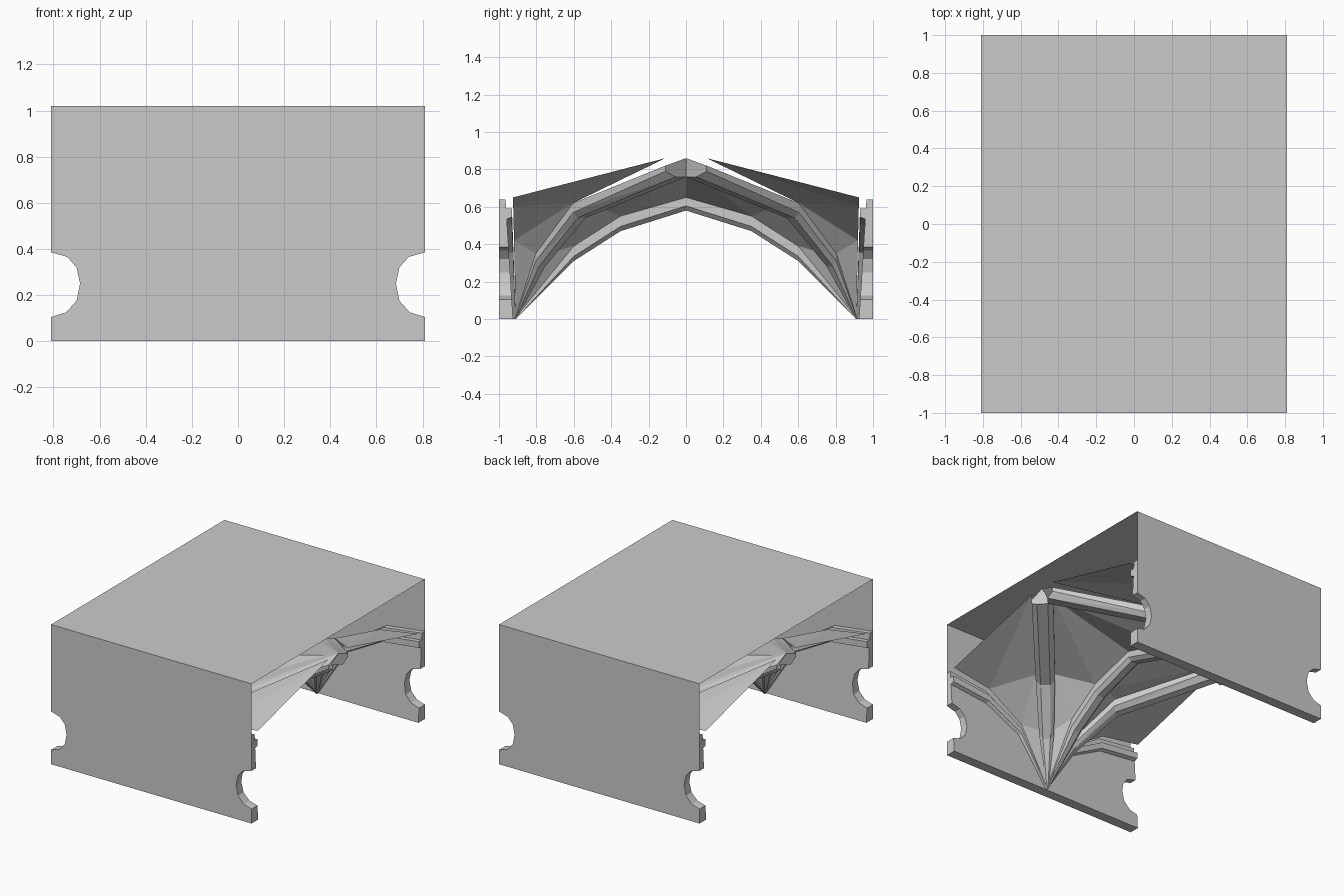
import bpy, bmesh
from mathutils import Vector

if "Cube" in bpy.data.objects:
    bpy.data.objects.remove(bpy.data.objects["Cube"])

HX, HY, TOP = 0.81, 1.0, 1.02


def make(name, faces, mirror=(True, True)):
    """Object from a list of point loops, mirrored over x and/or y."""
    bm = bmesh.new()
    for loop in faces:
        bm.faces.new([bm.verts.new(p) for p in loop])
    bmesh.ops.remove_doubles(bm, verts=bm.verts, dist=0.0005)
    bmesh.ops.recalc_face_normals(bm, faces=bm.faces)
    me = bpy.data.meshes.new(name)
    bm.to_mesh(me)
    bm.free()
    ob = bpy.data.objects.new(name, me)
    bpy.context.collection.objects.link(ob)
    m = ob.modifiers.new("mirror", 'MIRROR')
    m.use_axis = (mirror[0], mirror[1], False)
    m.merge_threshold = 0.0005
    return ob


def strip(a, b):
    """Triangulated surface between two point rows."""
    out = []
    for i in range(len(a) - 1):
        for t in ((a[i], a[i + 1], b[i + 1]), (a[i], b[i + 1], b[i])):
            p, q, r = map(Vector, t)
            if (q - p).cross(r - p).length > 1e-6:
                out.append(t)
    return out


def rib(stations):
    """Sections from (centre, side a, side b, up, mid, low, crown)."""
    rows = []
    for c, a, b, up, mid, low, crown in stations:
        pts = [(1, a, up), (1, a, mid), (.5, a, low), (.5, b, low),
               (1, b, mid), (1, b, up), (0, a, crown)]
        rows.append([(c[0] + k * s[0], c[1] + k * s[1], z) for k, s, z in pts])
    faces = [rows[-1]]
    cols = list(zip(*rows))
    for i in range(7):
        faces += strip(cols[i], cols[(i + 1) % 7])
    return faces, cols[0], cols[5]


# Roof sheet
make("roof", [[(0, 0, TOP), (HX, 0, TOP), (HX, HY, TOP), (0, HY, TOP)]])

# Outer wall sheets with the round window notches at the ends
notch = [(HX, .105), (.745, .125), (.70, .175), (.685, .25),
         (.70, .32), (.74, .365), (HX, .385)]
outline = [(0, 0), (HX, 0)] + notch + [(HX, TOP), (0, TOP)]
make("outer_wall", [[(x, HY, z) for x, z in outline]])

# Leaning inner wall face below the wall arch, with thickness
wx = [0, .22, .50, HX]
wz = [0, .42, .60, .65]


def inner_y(z):
    return .925 + .0625 * z


under = [(0, 0), (HX, 0)] + notch + [(HX, .64), (.50, .60), (.22, .42)]
inner = [(x, inner_y(z), z) for x, z in under]
outer = [(x, HY, z) for x, z in under]
make("inner_wall", [inner] + strip(inner + inner[:1], outer + outer[:1]))

# Transverse rib over the middle
ty, tup, tlow = [.91, .60, .35, 0], [.01, .39, .55, .65], [0, .31, .47, .58]
tw = [.006, .045, .05, .05]
faces, t_edge, _ = rib([((0, y), (w, 0), (-w, 0), u, l + .025 * (u - l > .02), l, u)
                        for y, w, u, l in zip(ty, tw, tup, tlow)])
make("transverse_rib", faces, (False, True))

# Diagonal ribs, mitred where they meet at the open ends
dy, dup, dlow = [.91, .77, .56, 0], [.01, .35, .62, .82], [0, .28, .54, .76]
dw = [.006, .05, .065, .11]
stations = []
for i, (y, w, u, l) in enumerate(zip(dy, dw, dup, dlow)):
    a, b = ((.747 * w, .665 * w), (-.747 * w, -.665 * w))
    if i == 3:
        a, b = (0, w), (-.1, 0)
    stations.append(((HX * (1 - y / .91), y), a, b, u,
                     l + (.03 if i else .004), l, u + (.04 if i == 3 else .004)))
faces, d_wall, d_mid = rib(stations)
make("diagonal_rib", faces)

# Wall ribs against the leaning inner wall
zu, zl = [.01, .40, .555, .59], [0, .35, .50, .535]
rows = [[(x, .91 + .035 * u, u), (x, .91 + .035 * u, l + .01 * (x > 0)),
         (x, .93 + .05 * l, l), (x, inner_y(l), l), (x, inner_y(u), u)]
        for x, u, l in zip(wx, zu, zl)]
cols = list(zip(*rows))
faces = [rows[-1]]
for i in range(5):
    faces += strip(cols[i], cols[(i + 1) % 5])
make("wall_rib", faces)

# Vault webs between the ribs
wall_edge = [(x, .91 + .023 * z, z) for x, z in zip(wx, wz)]
web_top = [Vector(p) + Vector((0, 0, .04 if i == 3 else 0)) for i, p in enumerate(d_wall)]
make("side_web", strip(wall_edge, web_top))
make("centre_web", strip(t_edge, d_mid))
